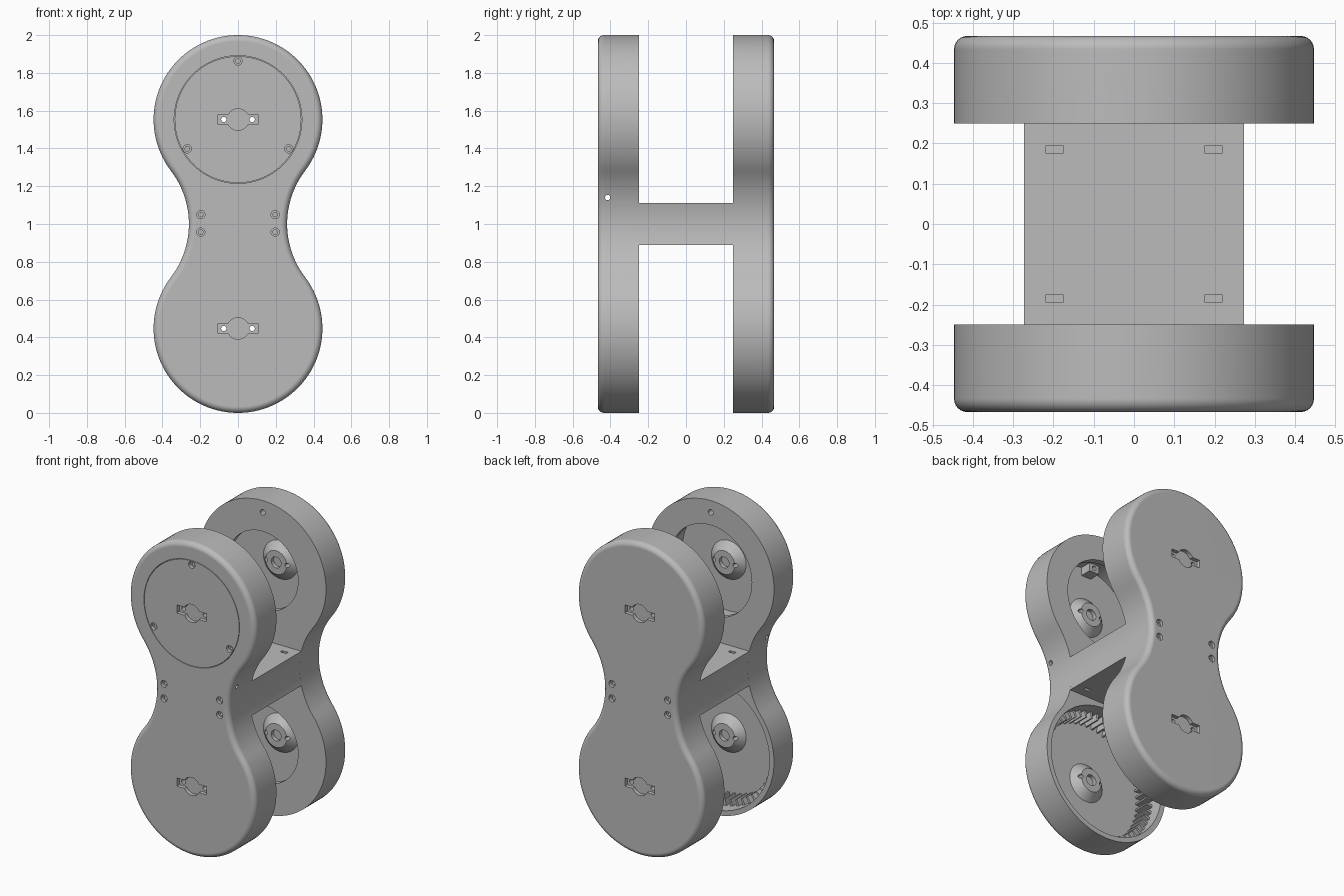
import bpy, bmesh, math
from mathutils import Matrix, Vector

if "Cube" in bpy.data.objects:
    bpy.data.objects.remove(bpy.data.objects["Cube"], do_unlink=True)

grey = bpy.data.materials.new("plain_grey")
grey.use_nodes = True
COLOUR = (0.5, 0.5, 0.5, 1)
grey.diffuse_color = COLOUR
grey.node_tree.nodes["Principled BSDF"].inputs["Base Color"].default_value = COLOUR

TOP, LOW, R = 1.553, 0.447, 0.447        # lobe centres and radius
WAIST_X, WAIST_R = 0.724, 0.464          # hollow waist arc
INNER, OUTER, FLOOR = 0.25, 0.467, 0.432  # plate depths from the middle


def make(name, bm):
    bmesh.ops.recalc_face_normals(bm, faces=bm.faces)
    mesh = bpy.data.meshes.new(name)
    bm.to_mesh(mesh)
    bm.free()
    ob = bpy.data.objects.new(name, mesh)
    bpy.context.collection.objects.link(ob)
    mesh.materials.append(grey)
    return ob


def cyl(name, s, x, z, r, d0, d1, r2=None, seg=64):
    """Cylinder or cone along y, from depth d0 to d1 on side s."""
    bm = bmesh.new()
    m = Matrix.Translation((x, s * (d0 + d1) / 2, z)) @ Matrix.Rotation(-s * math.pi / 2, 4, "X")
    bmesh.ops.create_cone(bm, cap_ends=True, segments=seg, radius1=r,
                          radius2=r if r2 is None else r2, depth=d1 - d0, matrix=m)
    return make(name, bm)


def box(name, centre, size):
    bm = bmesh.new()
    m = Matrix.Translation(centre) @ Matrix.Diagonal((*size, 1))
    bmesh.ops.create_cube(bm, size=1, matrix=m)
    return make(name, bm)


def boolean(ob, tool, op="DIFFERENCE"):
    mod = ob.modifiers.new("bool", "BOOLEAN")
    mod.operation, mod.object, mod.solver = op, tool, "EXACT"
    bpy.context.view_layer.objects.active = ob
    bpy.ops.object.modifier_apply(modifier=mod.name)
    bpy.data.objects.remove(tool, do_unlink=True)


def finish(ob):
    bpy.ops.object.select_all(action="DESELECT")
    ob.select_set(True)
    bpy.context.view_layer.objects.active = ob
    bpy.ops.object.shade_smooth_by_angle(angle=math.radians(30))
    mod = ob.modifiers.new("normals", "WEIGHTED_NORMAL")
    mod.keep_sharp = True


def arc(cx, cz, r, a0, a1, n):
    return [(cx + r * math.cos(a0 + (a1 - a0) * i / n),
             cz + r * math.sin(a0 + (a1 - a0) * i / n)) for i in range(n + 1)]


def extrude(name, pts, y0, y1, rounding=0):
    bm = bmesh.new()
    face = bm.faces.new([bm.verts.new((x, y0, z)) for x, z in pts])
    new = bmesh.ops.extrude_face_region(bm, geom=[face])["geom"]
    moved = [g for g in new if isinstance(g, bmesh.types.BMVert)]
    bmesh.ops.translate(bm, verts=moved, vec=Vector((0, y1 - y0, 0)))
    if rounding:
        rim = [e for e in bm.edges if all(abs(v.co.y - y1) < 1e-5 for v in e.verts)]
        bmesh.ops.bevel(bm, geom=rim, offset=rounding, segments=6,
                        affect="EDGES", profile=0.5)
    return make(name, bm)


def both_sides(right):
    return right + [(-x, z) for x, z in reversed(right)]


# Two round lobes joined by a hollow waist
t = math.atan2(TOP - 1, WAIST_X)
right = (arc(0, LOW, R, -math.pi / 2, t, 36)[1:-1]
         + arc(WAIST_X, 1, WAIST_R, math.pi + t, math.pi - t, 24)
         + arc(0, TOP, R, -t, math.pi / 2, 36)[1:-1])
outline = [(0, LOW - R)] + right + [(0, TOP + R)] + [(-x, z) for x, z in reversed(right)]


def hub_details(ob, s, z):
    """Cone hub inside, horn-shaped pocket outside, two through holes."""
    boolean(ob, cyl("hub", s, 0, z, 0.075, 0.385, FLOOR + 0.01, 0.133, 40), "UNION")
    boolean(ob, cyl("hub_hole", s, 0, z, 0.035, 0.37, 0.41, seg=24))
    boolean(ob, cyl("pocket", s, 0, z, 0.057, 0.442, 0.5, seg=32))
    boolean(ob, box("pocket_arm", (0, s * 0.472, z), (0.21, 0.06, 0.052)))
    for x in (-0.075, 0.075):
        boolean(ob, cyl("hole", s, x, z, 0.014, 0.36, 0.5, seg=16))


def screw_hole(ob, s, x, z, deep):
    boolean(ob, cyl("head", s, x, z, 0.022, 0.447, 0.5, seg=20))
    boolean(ob, cyl("shank", s, x, z, 0.012, deep, 0.5, seg=16))


def side_plate(name, s):
    ob = extrude(name, outline, s * INNER, s * OUTER, 0.033)
    front = s < 0
    # Hollow lobes; the front lower one is fully open
    for z in (TOP, LOW):
        if front and z == LOW:
            boolean(ob, cyl("cavity", s, 0, z, 0.415, 0.2, FLOOR, seg=96))
        else:
            boolean(ob, cyl("opening", s, 0, z, 0.29 if front else 0.25, 0.2, 0.30))
            boolean(ob, cyl("cavity", s, 0, z, 0.325 if front else 0.36, 0.29, FLOOR))
    # Lid recess in the front upper lobe, hubs elsewhere
    if front:
        boolean(ob, cyl("recess", s, 0, TOP, 0.338, FLOOR - 0.002, 0.5, seg=96))
        boolean(ob, cyl("side_hole", s, 0, 1, 0.001, 0.6, 0.7, seg=8))
        bm = bmesh.new()
        m = Matrix.Translation((0, -0.415, 1.14)) @ Matrix.Rotation(math.pi / 2, 4, "Y")
        bmesh.ops.create_cone(bm, cap_ends=True, segments=20, radius1=0.014,
                              radius2=0.014, depth=2, matrix=m)
        boolean(ob, make("cross_hole", bm))
    else:
        hub_details(ob, s, TOP)
    hub_details(ob, s, LOW)
    # Waist screws and a small hole at the top of the inner face
    for x in (-0.197, 0.197):
        for z in (0.957, 1.05):
            screw_hole(ob, s, x, z, 0.2)
    boolean(ob, cyl("inner_hole", s, 0, 1.925, 0.018, 0.2, 0.3, seg=20))
    finish(ob)


side_plate("front_plate", -1)
side_plate("back_plate", 1)

# Round lid with three screws and the lugs behind them
lid = cyl("front_lid", -1, 0, TOP, 0.335, FLOOR, OUTER, seg=96)
hub_details(lid, -1, TOP)
for i in range(3):
    a = math.pi / 2 + i * math.tau / 3
    x, z = 0.31 * math.cos(a), TOP + 0.31 * math.sin(a)
    screw_hole(lid, -1, x, z, 0.4)
    lug = box(f"lid_lug_{i + 1}", (x * 0.97, -0.395, TOP + (z - TOP) * 0.97), (0.07, 0.074, 0.06))
    boolean(lug, cyl("lug_hole", -1, x * 0.97, TOP + (z - TOP) * 0.97, 0.014, 0.3, 0.4, seg=16))
finish(lid)

# Crossbar following the waist, with nut slots above and below
b = math.asin(0.11 / WAIST_R)
bar = extrude("crossbar", both_sides(arc(WAIST_X, 1, WAIST_R, math.pi + b, math.pi - b, 12)),
              -INNER, INNER)
for x in (-0.197, 0.197):
    for y in (-0.185, 0.185):
        for z in (0.89, 1.11):
            boolean(bar, box("nut_slot", (x, y, z), (0.042, 0.02, 0.12)))
finish(bar)

# Internal gear teeth in the open lower lobe
bm = bmesh.new()
TEETH = 56
for i in range(TEETH):
    m = (Matrix.Translation((0, -0.38, LOW)) @ Matrix.Rotation(i * math.tau / TEETH, 4, "Y")
         @ Matrix.Translation((0.397, 0, 0)) @ Matrix.Diagonal((0.045, 0.104, 0.02, 1)))
    made = bmesh.ops.create_cube(bm, size=1, matrix=m)["verts"]
    # Narrow the tip of each tooth
    mid = sum((v.co for v in made), Vector()) / 8
    axis = (mid - Vector((0, mid.y, LOW))).normalized()
    side = axis.cross(Vector((0, 1, 0)))
    for v in made:
        off = v.co - mid
        if off.dot(axis) < 0:
            v.co -= side * off.dot(side) * 0.5
make("ring_gear_teeth", bm)
